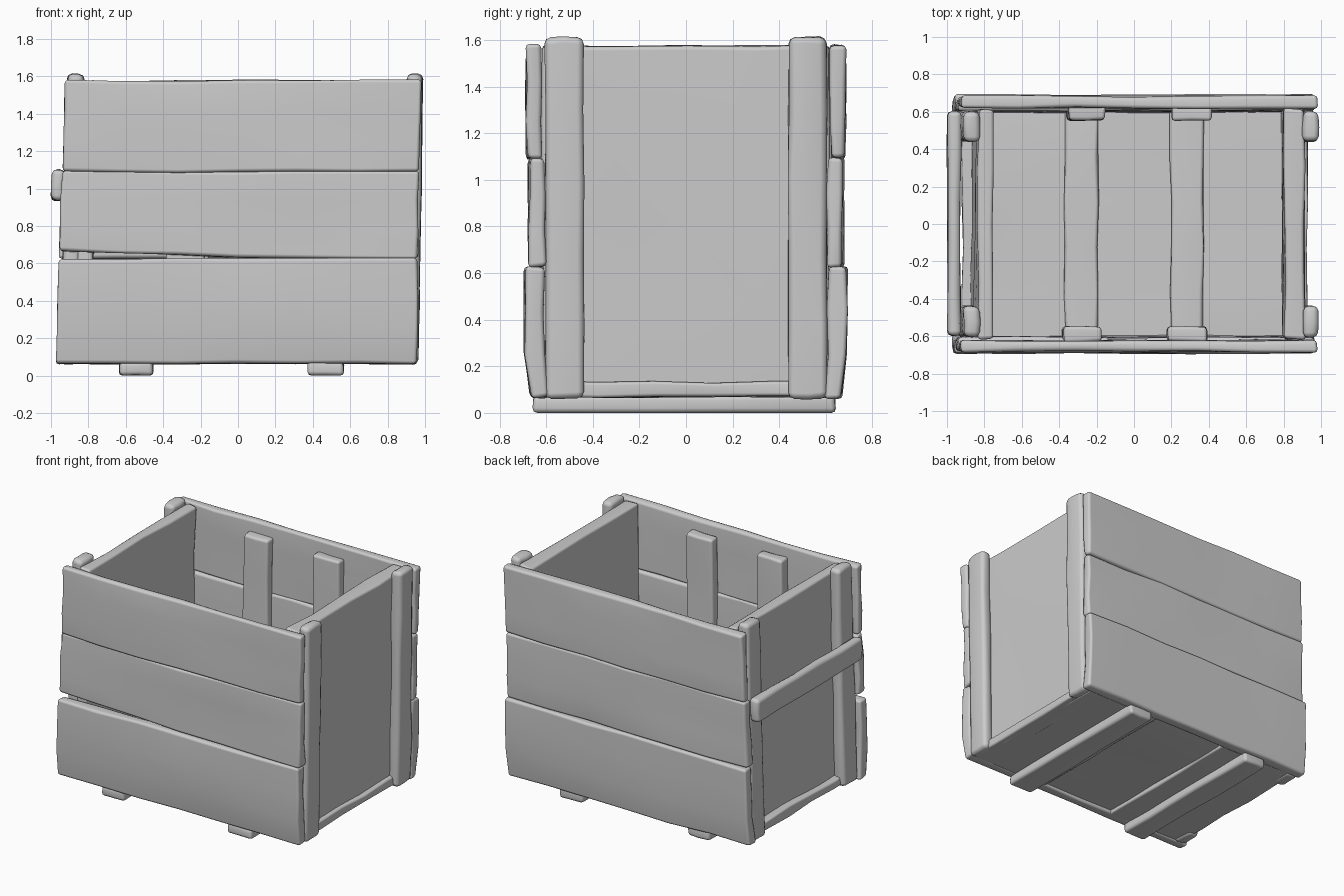
import bpy, bmesh, random
from mathutils import Vector

if "Cube" in bpy.data.objects:
    bpy.data.objects.remove(bpy.data.objects["Cube"])

random.seed(7)


def lean(co):
    # whole crate leans: left side inward, right side slightly outward with height
    k = 0.045 if co.x < 0 else 0.02
    co.x += co.z / 1.6 * k * abs(co.x)


def board(name, lo, hi, bevel=0.018, rough=0.008, cuts=(5, 2), shape=None):
    """Worn wooden board between two corners, cut along its two longest axes."""
    lo, hi = Vector(lo), Vector(hi)
    size, mid = hi - lo, (lo + hi) / 2
    bm = bmesh.new()
    bmesh.ops.create_cube(bm, size=1)
    for v in bm.verts:
        v.co = Vector(v.co[i] * size[i] + mid[i] for i in range(3))
    axes = sorted(range(3), key=lambda i: -size[i])
    for axis, n in zip(axes, cuts):
        no = Vector((0, 0, 0))
        no[axis] = 1
        for k in range(1, n):
            p = mid.copy()
            p[axis] = lo[axis] + size[axis] * k / n
            bmesh.ops.bisect_plane(bm, geom=bm.verts[:] + bm.edges[:] + bm.faces[:],
                                   plane_co=p, plane_no=no)
    for v in bm.verts:
        v.co += Vector(random.uniform(-rough, rough) for _ in range(3))
        if shape:
            shape(v.co)
        v.co.z = max(v.co.z, 0)
        lean(v.co)
    bmesh.ops.recalc_face_normals(bm, faces=bm.faces)
    for f in bm.faces:
        f.smooth = True
    me = bpy.data.meshes.new(name)
    bm.to_mesh(me)
    bm.free()
    ob = bpy.data.objects.new(name, me)
    bpy.context.collection.objects.link(ob)
    b = ob.modifiers.new("worn_edges", 'BEVEL')
    b.width, b.segments, b.limit_method, b.angle_limit = bevel, 2, 'ANGLE', 0.8
    ob.modifiers.new("normals", 'WEIGHTED_NORMAL')
    return ob


def wedge_gap(co):
    # middle front plank is split away from the lower one at its left half
    if co.z < 0.75:
        co.z += 0.04 * max(0, min(1, (0.1 - co.x) / 0.9))


def chamfer_foot(co):
    # lowest planks tuck inward along the bottom
    if co.z < 0.1:
        co.y *= 0.965


# front and back planks: name, x range, z range, inner and outer depth
tiers = [("lower", -0.972, 0.955, 0.065, 0.625, 0.61, 0.690),
         ("middle", -0.972, 0.955, 0.625, 1.095, 0.605, 0.674),
         ("upper", -0.965, 0.960, 1.090, 1.578, 0.622, 0.683)]
for side, s in (("front", -1), ("back", 1)):
    for tier, x0, x1, z0, z1, yi, yo in tiers:
        y0, y1 = sorted((s * yi, s * yo))
        shape = chamfer_foot if tier == "lower" else \
            wedge_gap if (tier, side) == ("middle", "front") else None
        board(f"{side}_{tier}_plank", (x0, y0, z0), (x1, y1, z1),
              cuts=(6, 3), rough=0.007, shape=shape)

# solid end panels
board("right_panel", (0.79, -0.615, 0.07), (0.895, 0.615, 1.575), cuts=(4, 4))
board("left_panel", (-0.872, -0.615, 0.07), (-0.79, 0.615, 1.575), cuts=(4, 4))

# corner posts on the outside of the end panels
for y_name, s in (("front", -1), ("back", 1)):
    y0, y1 = sorted((s * 0.44, s * 0.605))
    board(f"right_{y_name}_post", (0.885, y0, 0.06), (0.966, y1, 1.61),
          bevel=0.028, rough=0.006)
    board(f"left_{y_name}_post", (-0.955, y0, 0.06), (-0.862, y1, 1.612),
          bevel=0.028, rough=0.006)

# carrying rail across the left posts
board("left_handle_rail", (-1.027, -0.6, 0.935), (-0.955, 0.605, 1.1),
      bevel=0.025, rough=0.005)

# floor planks, ends showing under the end panels
for name, x0, x1, z0 in (("left", -0.92, -0.29, 0.065), ("middle", -0.3, 0.3, 0.085),
                         ("right", 0.29, 0.925, 0.065)):
    board(f"{name}_floor_plank", (x0, -0.625, z0), (x1, 0.625, 0.135), bevel=0.014)

# inner battens: across the floor and up both long walls
for name, x in (("left", -0.28), ("right", 0.285)):
    board(f"{name}_floor_batten", (x - 0.09, -0.61, 0.12), (x + 0.085, 0.61, 0.17))
    board(f"{name}_back_batten", (x - 0.085, 0.555, 0.14), (x + 0.12, 0.63, 1.5), rough=0.005)
    board(f"{name}_front_batten", (x - 0.11, -0.63, 0.14), (x + 0.1, -0.55, 1.5), rough=0.005)

# runners under the crate
for name, x0, x1 in (("left", -0.635, -0.455), ("right", 0.375, 0.565)):
    board(f"{name}_runner", (x0, -0.655, 0.0), (x1, 0.64, 0.075), bevel=0.02, rough=0.005)
